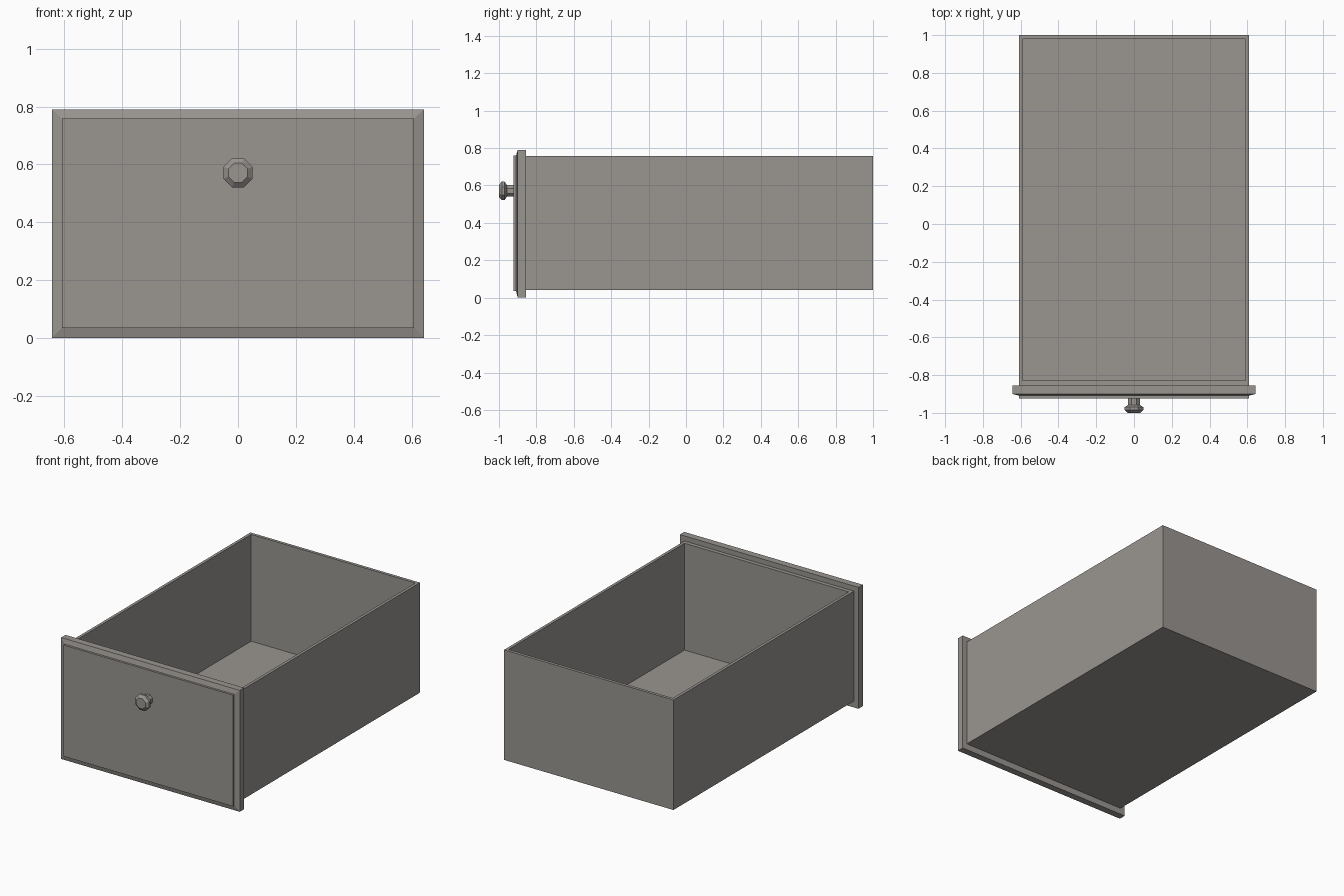
import bpy, bmesh, math

if "Cube" in bpy.data.objects:
    bpy.data.objects.remove(bpy.data.objects["Cube"])

wood = bpy.data.materials.new("warm_grey_wood")
wood.diffuse_color = (0.32, 0.30, 0.28, 1.0)
wood.use_nodes = True
wood.node_tree.nodes["Principled BSDF"].inputs["Base Color"].default_value = wood.diffuse_color


def loft(name, rings):
    """Skin a stack of closed rings with equal point counts and cap both ends."""
    bm = bmesh.new()
    loops = [[bm.verts.new(p) for p in ring] for ring in rings]
    for a, b in zip(loops, loops[1:]):
        for i in range(len(a)):
            j = (i + 1) % len(a)
            bm.faces.new((a[i], a[j], b[j], b[i]))
    bm.faces.new(loops[0])
    bm.faces.new(loops[-1])
    bmesh.ops.recalc_face_normals(bm, faces=bm.faces)
    mesh = bpy.data.meshes.new(name)
    bm.to_mesh(mesh)
    bm.free()
    mesh.materials.append(wood)
    obj = bpy.data.objects.new(name, mesh)
    bpy.context.collection.objects.link(obj)
    return obj


def flat_rect(x, y0, y1, z):
    return [(-x, y0, z), (x, y0, z), (x, y1, z), (-x, y1, z)]


def upright_rect(x, z0, z1, y):
    return [(-x, y, z0), (x, y, z0), (x, y, z1), (-x, y, z1)]


def octagon(apothem, y, z=0.571):
    r = apothem / math.cos(math.pi / 8)
    angles = [math.pi / 8 + i * math.pi / 4 for i in range(8)]
    return [(r * math.cos(a), y, z + r * math.sin(a)) for a in angles]


# Open box: outside wall, rim, inside wall, floor
loft("drawer_box", [
    flat_rect(0.61, -0.855, 1.0, 0.041),
    flat_rect(0.61, -0.855, 1.0, 0.757),
    flat_rect(0.591, -0.829, 0.98, 0.757),
    flat_rect(0.591, -0.829, 0.98, 0.062),
])

# Front board: slab, shallow bevelled border, raised panel
loft("drawer_front", [
    upright_rect(0.643, 0.0, 0.79, -0.855),
    upright_rect(0.643, 0.0, 0.79, -0.90),
    upright_rect(0.609, 0.035, 0.759, -0.909),
    upright_rect(0.609, 0.035, 0.759, -0.923),
])

# Eight-sided knob: stem, flared head, flat tip
loft("knob", [
    octagon(0.031, -0.915),
    octagon(0.031, -0.958),
    octagon(0.050, -0.970),
    octagon(0.050, -0.985),
    octagon(0.033, -1.0),
])
